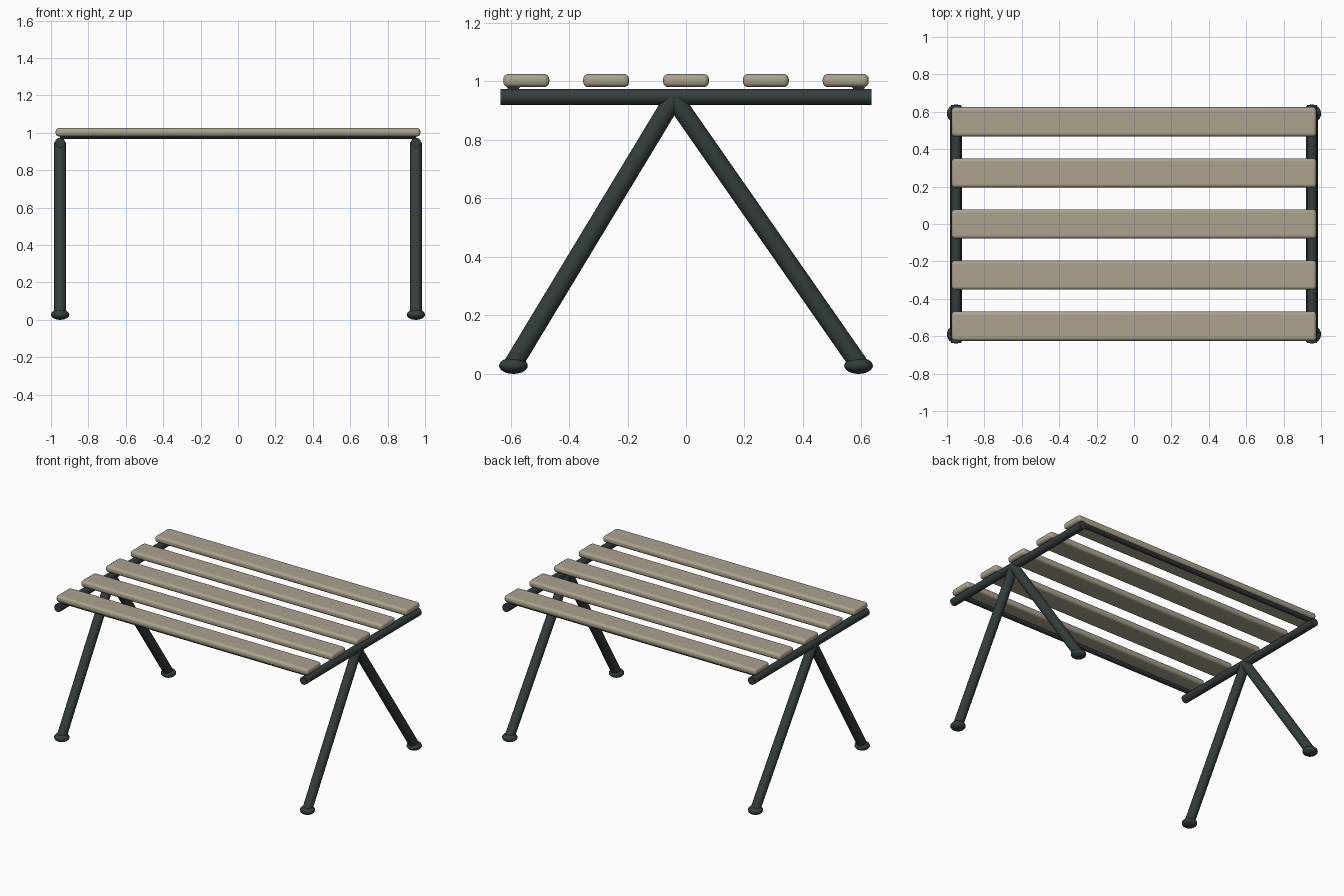
import bpy
import math
from mathutils import Vector

if "Cube" in bpy.data.objects:
    bpy.data.objects.remove(bpy.data.objects["Cube"], do_unlink=True)


def material(name, colour):
    mat = bpy.data.materials.new(name)
    mat.use_nodes = True
    mat.diffuse_color = colour
    mat.node_tree.nodes["Principled BSDF"].inputs["Base Color"].default_value = colour
    return mat


wood = material("pale wood", (0.41, 0.365, 0.27, 1))
metal = material("dark metal", (0.034, 0.046, 0.046, 1))


def finish(name, mat):
    obj = bpy.context.object
    obj.name = name
    obj.data.materials.append(mat)
    bpy.ops.object.shade_smooth_by_angle(angle=math.radians(40))
    return obj


def tube(name, start, end, radius):
    start, end = Vector(start), Vector(end)
    axis = end - start
    bpy.ops.mesh.primitive_cylinder_add(
        vertices=24, radius=radius, depth=axis.length, location=(start + end) / 2,
        rotation=axis.to_track_quat("Z", "Y").to_euler())
    return finish(name, metal)


SIDE_X = 0.951
FOOT_Y = 0.59

# Rounded seat slats
for i in range(5):
    bpy.ops.mesh.primitive_cube_add(size=1, location=(0, (i - 2) * 0.273, 1.003))
    slat = bpy.context.object
    slat.scale = (1.95, 0.157, 0.045)
    bpy.ops.object.transform_apply(location=False, rotation=False, scale=True)
    bevel = slat.modifiers.new("rounded edges", "BEVEL")
    bevel.width = 0.018
    bevel.segments = 4
    finish(f"slat_{i + 1}", wood)

# Cross bars under the outer slats
for end, y in (("front", -FOOT_Y), ("back", FOOT_Y)):
    tube(f"{end}_cross_bar", (-SIDE_X, y, 0.99), (SIDE_X, y, 0.99), 0.024)

# Side rails, splayed legs and flattened feet
for side, x in (("left", SIDE_X), ("right", -SIDE_X)):
    tube(f"{side}_rail", (x, -0.635, 0.947), (x, 0.635, 0.947), 0.027)
    for end, y in (("front", -FOOT_Y), ("back", FOOT_Y)):
        tube(f"{side}_{end}_leg", (x, y, 0.035), (x, -0.042, 0.942), 0.032)
        bpy.ops.mesh.primitive_uv_sphere_add(
            segments=24, ring_count=12, radius=1, location=(x, y, 0.028))
        bpy.context.object.scale = (0.049, 0.049, 0.028)
        finish(f"{side}_{end}_foot", metal)
